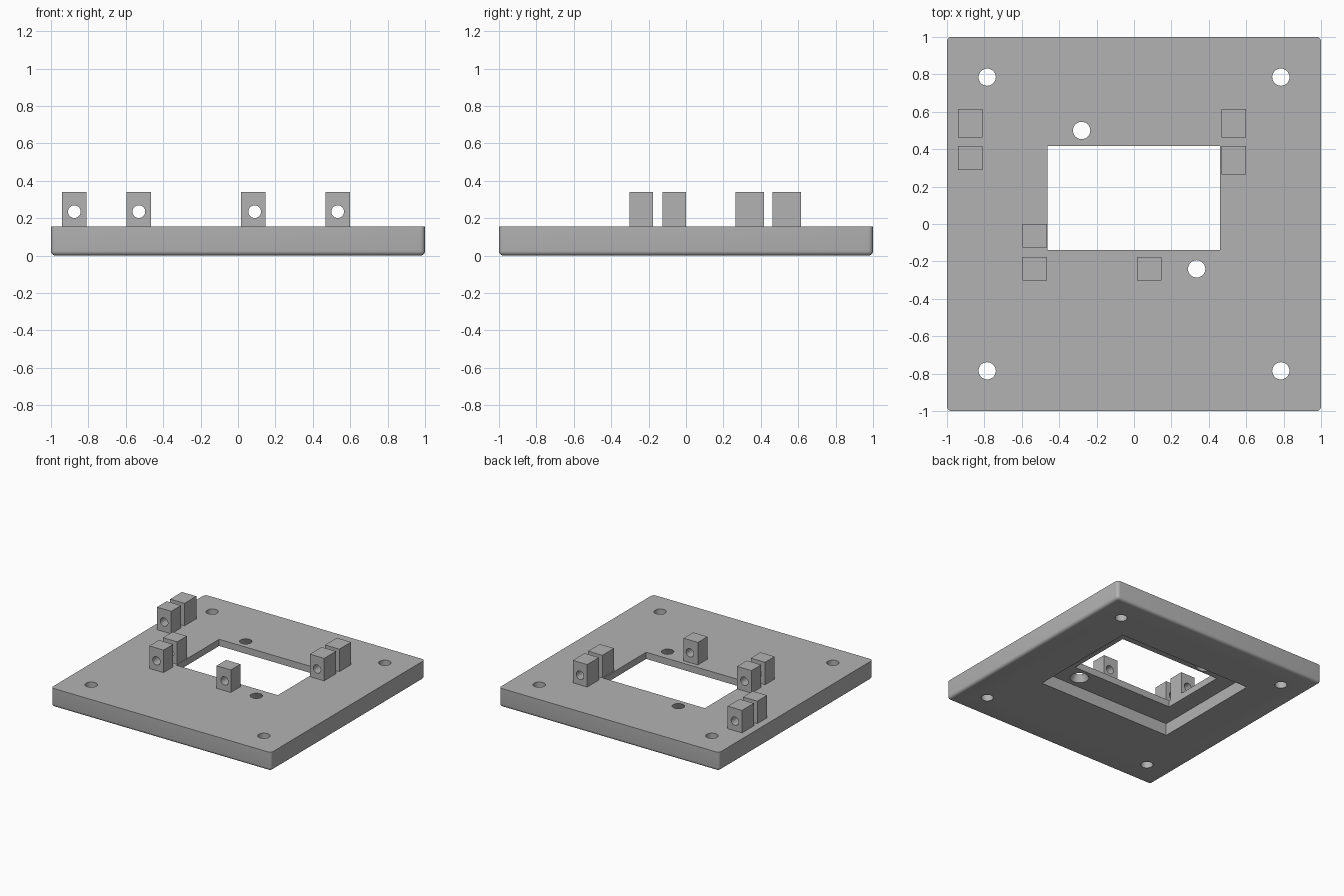
import bpy
import bmesh
from math import radians

if "Cube" in bpy.data.objects:
    bpy.data.objects.remove(bpy.data.objects["Cube"])

TOP = 0.155        # upper face of the plate
CEILING = 0.1      # ceiling of the recess underneath
BLOCK_TOP = 0.34

grey = bpy.data.materials.new("plain grey")
grey.use_nodes = True
colour = (0.45, 0.45, 0.45, 1)
grey.diffuse_color = colour
grey.node_tree.nodes["Principled BSDF"].inputs["Base Color"].default_value = colour


def box(name, x, y, z):
    """Box spanning the (low, high) pairs x, y and z."""
    centre = [(a + b) / 2 for a, b in (x, y, z)]
    bpy.ops.mesh.primitive_cube_add(size=1, location=centre)
    ob = bpy.context.object
    ob.name = name
    ob.scale = [b - a for a, b in (x, y, z)]
    bpy.ops.object.transform_apply(location=True, rotation=False, scale=True)
    ob.data.materials.append(grey)
    return ob


def rod(x, y, z, low, high, depth, turn=0):
    """Round cutter with radius low at the bottom and high at the top."""
    bpy.ops.mesh.primitive_cone_add(vertices=48, radius1=low, radius2=high, depth=depth,
                                    location=(x, y, z), rotation=(turn, 0, 0))
    return bpy.context.object


def cut(ob, cutter):
    """Subtract the cutter from the object, then discard it."""
    cutter.hide_render = True
    mod = ob.modifiers.new("cut", 'BOOLEAN')
    mod.operation = 'DIFFERENCE'
    mod.solver = 'EXACT'
    mod.object = cutter
    bpy.context.view_layer.objects.active = ob
    bpy.ops.object.modifier_apply(modifier=mod.name)
    bpy.data.objects.remove(cutter)


def smooth(ob):
    bpy.ops.object.select_all(action='DESELECT')
    ob.select_set(True)
    bpy.context.view_layer.objects.active = ob
    bpy.ops.object.shade_smooth_by_angle(angle=radians(30))


# Base plate, rounded everywhere except around its upper face
plate = box("base_plate", (-1, 1), (-1, 1), (0, TOP))
bm = bmesh.new()
bm.from_mesh(plate.data)
rounded = [e for e in bm.edges if min(v.co.z for v in e.verts) < TOP / 2]
bmesh.ops.bevel(bm, geom=rounded, offset=0.025, segments=5, profile=0.5, affect='EDGES')
bm.to_mesh(plate.data)
bm.free()

# Recess underneath and the window through it
cut(plate, box("recess_cutter", (-0.61, 0.61), (-0.35, 0.595), (-0.1, CEILING)))
cut(plate, box("window_cutter", (-0.463, 0.46), (-0.14, 0.417), (-0.1, 0.3)))

# Corner screw holes
for sx in (-1, 1):
    for sy in (-1, 1):
        cut(plate, rod(sx * 0.785, sy * 0.785, 0.1, 0.046, 0.046, 0.4))

# Countersunk holes opening into the recess, widest at its ceiling
for x, y in ((-0.28, 0.5), (0.335, -0.24)):
    cut(plate, rod(x, y, 0.1, 0.046, 0.046, 0.4))
    cut(plate, rod(x, y, (CEILING + TOP) / 2, 0.072, 0.046, TOP - CEILING + 0.001))
smooth(plate)

# Hinge blocks, each with a pin hole running front to back
blocks = {
    "outer_right_back": (-0.875, 0.462, 0.615),
    "outer_right_front": (-0.875, 0.29, 0.417),
    "left_back": (0.533, 0.462, 0.615),
    "left_front": (0.533, 0.265, 0.417),
    "inner_right_back": (-0.53, -0.125, 0),
    "inner_right_front": (-0.53, -0.302, -0.177),
    "middle_front": (0.081, -0.302, -0.177),
}
for name, (x, y0, y1) in blocks.items():
    block = box(name + "_block", (x - 0.065, x + 0.065), (y0, y1), (TOP, BLOCK_TOP))
    hole_x = x + 0.008 if name == "middle_front" else x
    cut(block, rod(hole_x, (y0 + y1) / 2, 0.235, 0.034, 0.034, 0.4, radians(90)))
    smooth(block)
